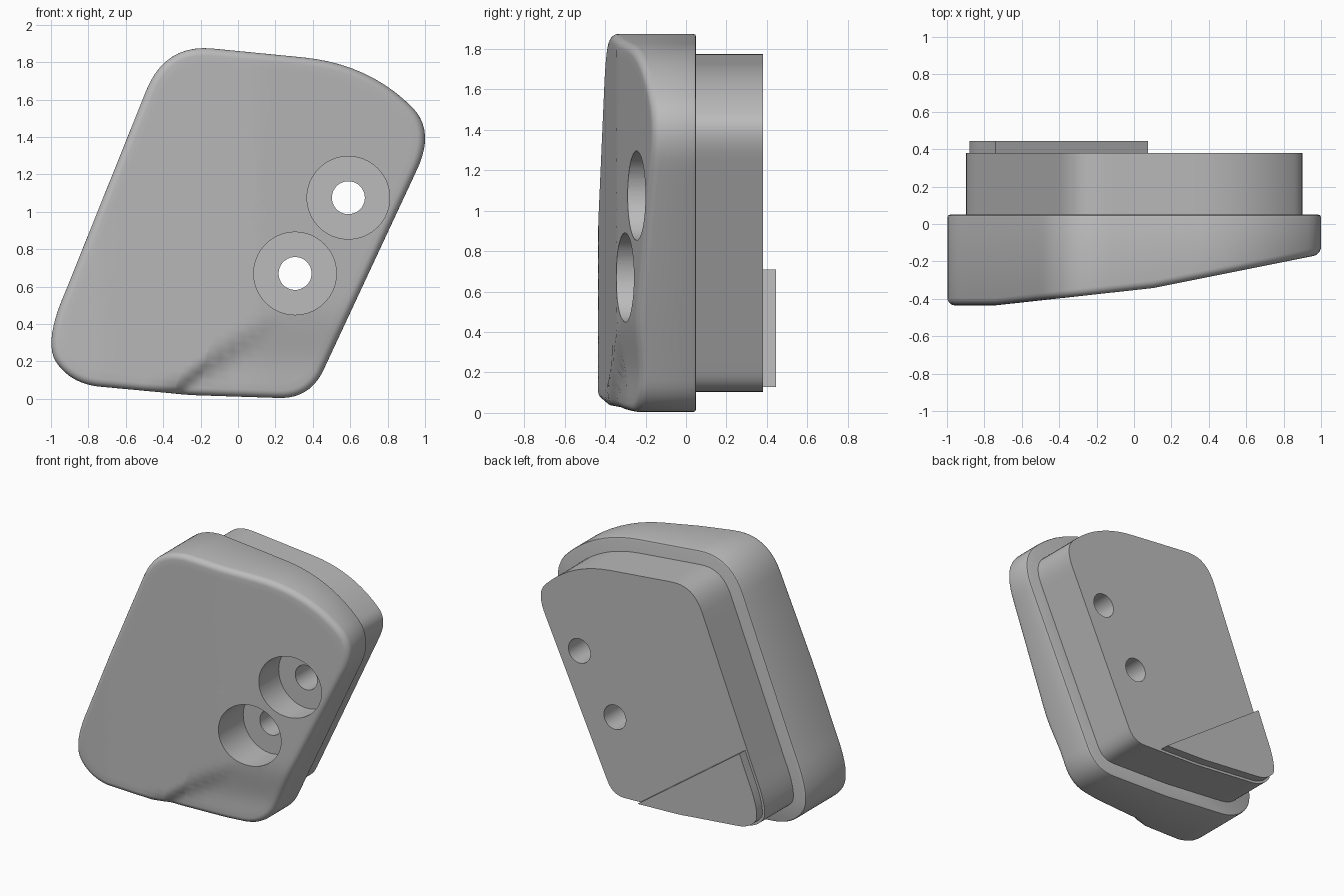
import bpy, bmesh, math
from mathutils import Vector

cube = bpy.data.objects.get("Cube")
if cube:
    bpy.data.objects.remove(cube, do_unlink=True)

grey = bpy.data.materials.new("plain grey")
grey.use_nodes = True
grey.diffuse_color = (0.5, 0.5, 0.5, 1)
grey.node_tree.nodes["Principled BSDF"].inputs["Base Color"].default_value = (0.5, 0.5, 0.5, 1)

# Rounded corners of the outline (x, z), counter-clockwise: start, control, end
CORNERS = [
    ((-0.75, 0.066), (-0.9, 0.085), (-0.975, 0.2)),
    ((-0.975, 0.2), (-1.04, 0.31), (-0.92, 0.58)),
    ((-0.49, 1.65), (-0.39, 1.895), (-0.14, 1.873)),
    ((0.35, 1.825), (0.70, 1.79), (0.93, 1.56)),
    ((0.93, 1.56), (1.06, 1.43), (0.95, 1.21)),
    ((0.46, 0.16), (0.385, -0.008), (0.2, 0.005)),
    ((-0.2, 0.018), (-0.27, 0.02), (-0.34, 0.028)),
]
CENTRE = Vector((0, 0.94))


def make_outline():
    raw = []
    for corner in CORNERS:
        a, c, b = (Vector(p) for p in corner)
        for i in range(11):
            t = i / 10
            p = a * (1 - t) ** 2 + c * 2 * t * (1 - t) + b * t * t
            if not raw or (p - raw[-1]).length > 1e-4:
                raw.append(p)
    # split the long straight runs
    pts = []
    for p, q in zip(raw, raw[1:] + raw[:1]):
        n = max(1, round((q - p).length / 0.08))
        pts += [p.lerp(q, i / n) for i in range(n)]
    return pts


OUTLINE = make_outline()


def inset(d):
    out = []
    for i, p in enumerate(OUTLINE):
        t = (OUTLINE[(i + 1) % len(OUTLINE)] - OUTLINE[i - 1]).normalized()
        out.append(p + Vector((t.y, -t.x)) * d)
    return out


def smoothstep(v):
    v = min(1, max(0, v))
    return v * v * (3 - 2 * v)


def front_y(p):
    """Sloping front face with a shallow crease near the bottom."""
    x, z = p
    y = -0.435 + 0.11 * max(0, x + 0.74) + 0.09 * max(0, x - 0.1)
    below = ((x + 0.4) * 0.33 - (z - 0.05) * 0.45) / 0.56
    return y + 0.045 * smoothstep(below / 0.08) * smoothstep((0.5 - z) / 0.35)


def finish(bm, name):
    bmesh.ops.recalc_face_normals(bm, faces=bm.faces)
    mesh = bpy.data.meshes.new(name)
    bm.to_mesh(mesh)
    bm.free()
    mesh.materials.append(grey)
    obj = bpy.data.objects.new(name, mesh)
    bpy.context.collection.objects.link(obj)
    return obj


def loft(bm, loops):
    rings = [[bm.verts.new(v) for v in loop] for loop in loops]
    for a, b in zip(rings, rings[1:]):
        for i in range(len(a)):
            j = (i + 1) % len(a)
            bm.faces.new((a[i], a[j], b[j], b[i]))
    return rings


def flat(points, y):
    return [(p.x, y, p.y) for p in points]


def prism(name, points, y0, y1, cut=None):
    bm = bmesh.new()
    rings = loft(bm, [flat(points, y0), flat(points, y1)])
    bm.faces.new(rings[0])
    bm.faces.new(rings[1])
    if cut:
        geom = bm.verts[:] + bm.edges[:] + bm.faces[:]
        res = bmesh.ops.bisect_plane(bm, geom=geom, plane_co=cut[0], plane_no=cut[1], clear_outer=True)
        edges = [e for e in res["geom_cut"] if isinstance(e, bmesh.types.BMEdge)]
        bmesh.ops.contextual_create(bm, geom=edges)
    return finish(bm, name)


# Front body: softened back edge, straight wall, rounded front edge, sloping face
loops = [flat(inset(0.015), 0.05), flat(inset(0.004), 0.046), flat(OUTLINE, 0.035)]
R = 0.04
for k in range(6):
    a = k * math.pi / 10
    loops.append([(p.x, front_y(p) + R * (1 - math.sin(a)), p.y) for p in inset(R * (1 - math.cos(a)))])
RINGS = 22
rim = inset(R)
for k in range(1, RINGS):
    ring = [p.lerp(CENTRE, k / RINGS) for p in rim]
    loops.append([(p.x, front_y(p), p.y) for p in ring])
bm = bmesh.new()
rings = loft(bm, loops)
bm.faces.new(rings[0])
tip = bm.verts.new((CENTRE.x, front_y(CENTRE), CENTRE.y))
last = rings[-1]
for i in range(len(last)):
    bm.faces.new((last[i], last[(i + 1) % len(last)], tip))
body = finish(bm, "front_body")

# Narrower rear block and the corner plate on its back
rear = prism("rear_block", inset(0.1), 0.045, 0.38)
edge_start, edge_end = Vector((-0.755, 0, 0.72)), Vector((0.065, 0, 0.135))
along = edge_end - edge_start
plate = prism("corner_plate", inset(0.118), 0.375, 0.445, (edge_start, Vector((-along.z, 0, along.x))))


# Counterbored screw holes
def cutter(x, z, radius, y0, y1):
    bpy.ops.mesh.primitive_cylinder_add(vertices=64, radius=radius, depth=y1 - y0,
                                        location=(x, (y0 + y1) / 2, z), rotation=(math.pi / 2, 0, 0))
    obj = bpy.context.object
    obj.name = "hole_cutter"
    obj.hide_render = True
    return obj


def cut(obj, tool):
    mod = obj.modifiers.new("hole", "BOOLEAN")
    mod.operation = "DIFFERENCE"
    mod.solver = "EXACT"
    mod.object = tool
    bpy.context.view_layer.objects.active = obj
    bpy.ops.object.modifier_apply(modifier=mod.name)


for x, z in ((0.59, 1.075), (0.305, 0.67)):
    bore = cutter(x, z, 0.221, -0.8, -0.06)
    hole = cutter(x, z, 0.088, -0.9, 0.7)
    cut(body, bore)
    cut(body, hole)
    cut(rear, hole)
    for tool in (bore, hole):
        bpy.data.objects.remove(tool, do_unlink=True)

# Smooth curves, sharp edges
for obj in (body, rear, plate):
    bpy.ops.object.select_all(action="DESELECT")
    obj.select_set(True)
    bpy.context.view_layer.objects.active = obj
    bpy.ops.object.shade_smooth_by_angle(angle=math.radians(35))
